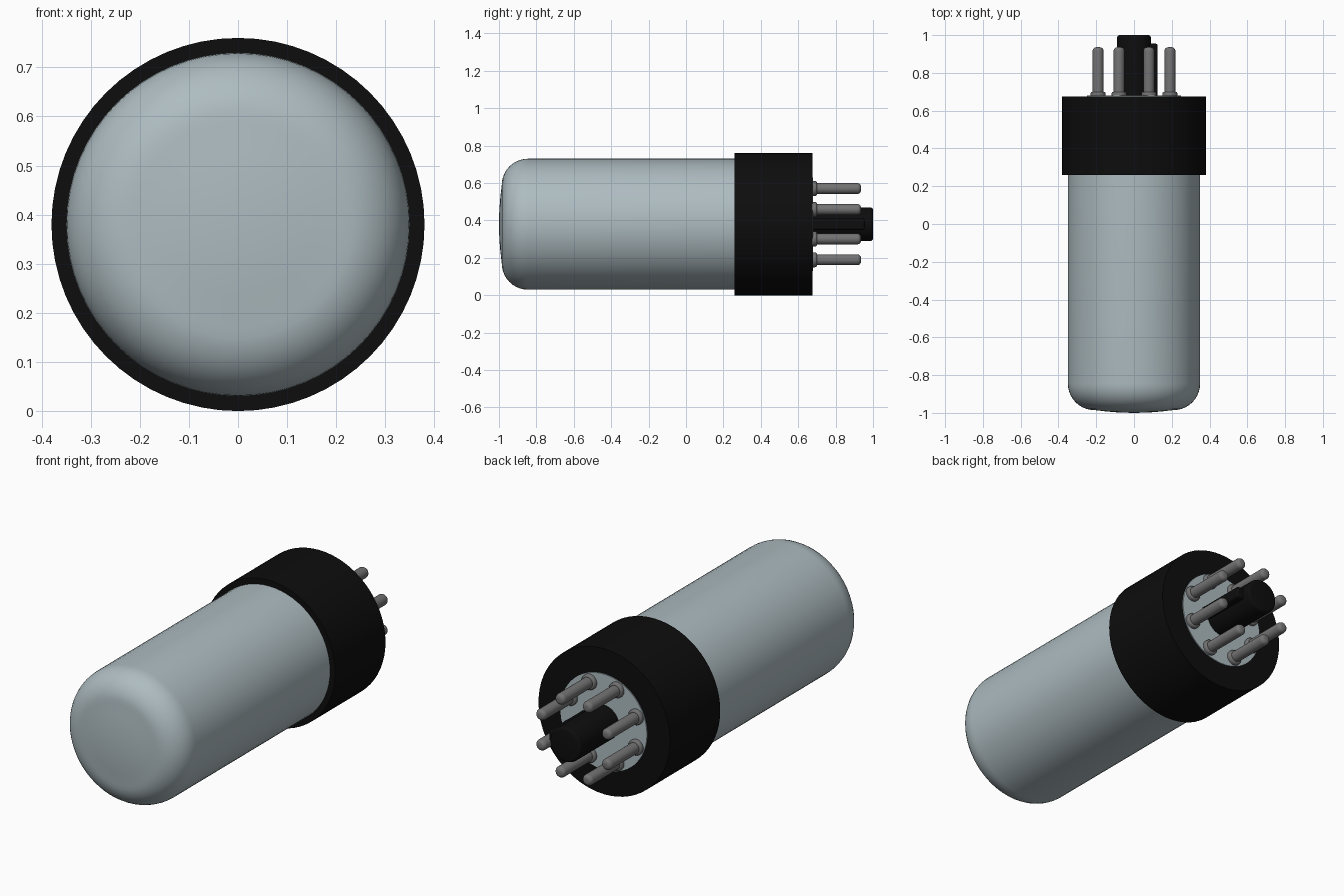
import bpy
import math
from mathutils import Matrix

cube = bpy.data.objects.get("Cube")
if cube:
    bpy.data.objects.remove(cube, do_unlink=True)

AXIS_Z = 0.38


def make_material(name, color):
    mat = bpy.data.materials.new(name)
    mat.use_nodes = True
    mat.diffuse_color = (*color, 1)
    bsdf = mat.node_tree.nodes["Principled BSDF"]
    bsdf.inputs["Base Color"].default_value = (*color, 1)
    bsdf.inputs["Roughness"].default_value = 0.6
    return mat


glass = make_material("pale glass", (0.42, 0.50, 0.53))
black = make_material("black plastic", (0.004, 0.004, 0.004))
metal = make_material("grey metal", (0.17, 0.17, 0.17))


def arc(radius, y, r, start, end, steps=6):
    """Profile points (radius, y) along a rounded corner, angles in degrees."""
    angles = [math.radians(start + (end - start) * i / steps) for i in range(steps + 1)]
    return [(radius + r * math.cos(a), y + r * math.sin(a)) for a in angles]


def smooth(obj, angle=40):
    bpy.ops.object.select_all(action="DESELECT")
    obj.select_set(True)
    bpy.context.view_layer.objects.active = obj
    bpy.ops.object.shade_smooth_by_angle(angle=math.radians(angle))


def lathe(name, profile, mat, x=0, z=AXIS_Z, sides=64):
    """Turn a front-to-back (radius, y) profile around the y direction."""
    verts, faces, rings = [], [], []
    for r, y in profile:
        count = 1 if r < 1e-5 else sides
        rings.append(range(len(verts), len(verts) + count))
        for k in range(count):
            a = math.tau * k / sides
            verts.append((r * math.cos(a), y, r * math.sin(a)))
    for a, b in zip(rings, rings[1:]):
        for k in range(sides):
            n = (k + 1) % sides
            quad = [a[k % len(a)], a[n % len(a)], b[n % len(b)], b[k % len(b)]]
            faces.append(list(dict.fromkeys(quad)))
    mesh = bpy.data.meshes.new(name)
    mesh.from_pydata(verts, [], faces)
    mesh.materials.append(mat)
    obj = bpy.data.objects.new(name, mesh)
    obj.location = (x, 0, z)
    bpy.context.collection.objects.link(obj)
    smooth(obj)
    return obj


# Glass envelope with a shallow domed end
dome = [(0, -1), (0.08, -0.998), (0.15, -0.992)]
lathe("glass_envelope", dome + arc(0.21, -0.845, 0.14, -90, 0, 10)
      + [(0.35, 0.3), (0, 0.3)], glass)

# Collar-shaped base and the pale plate in its back face
lathe("base_collar", [(0, 0.26), (0.38, 0.26), (0.38, 0.675), (0, 0.675)], black)
lathe("pin_plate", [(0.25, 0.66), (0.25, 0.68), (0, 0.68)], glass)

# Centre key post with its locating ridge
lathe("key_post", [(0.09, 0.67)] + arc(0.075, 0.985, 0.015, 0, 90, 4)
      + [(0, 1.0)], black, sides=40)
bpy.ops.mesh.primitive_cube_add(size=1)
ridge = bpy.context.object
ridge.name = "key_ridge"
ridge.data.transform(Matrix.Diagonal((0.065, 0.285, 0.06, 1)))
ridge.location = (0.0925, 0.8125, AXIS_Z)
ridge.data.materials.append(black)
bevel = ridge.modifiers.new("soft edges", "BEVEL")
bevel.width = 0.01
bevel.segments = 3
smooth(ridge)

# Ring of eight contact pins, each with a foot collar
for i in range(8):
    a = math.radians(22.5 + 45 * i)
    x, z = 0.206 * math.cos(a), AXIS_Z + 0.206 * math.sin(a)
    lathe(f"pin_{i + 1}", [(0.029, 0.67)] + arc(0.009, 0.916, 0.02, 0, 90)
          + [(0, 0.936)], metal, x, z, 24)
    lathe(f"pin_foot_{i + 1}", [(0.04, 0.67)] + arc(0.03, 0.69, 0.01, 0, 90, 4)
          + [(0.02, 0.7)], metal, x, z, 24)
